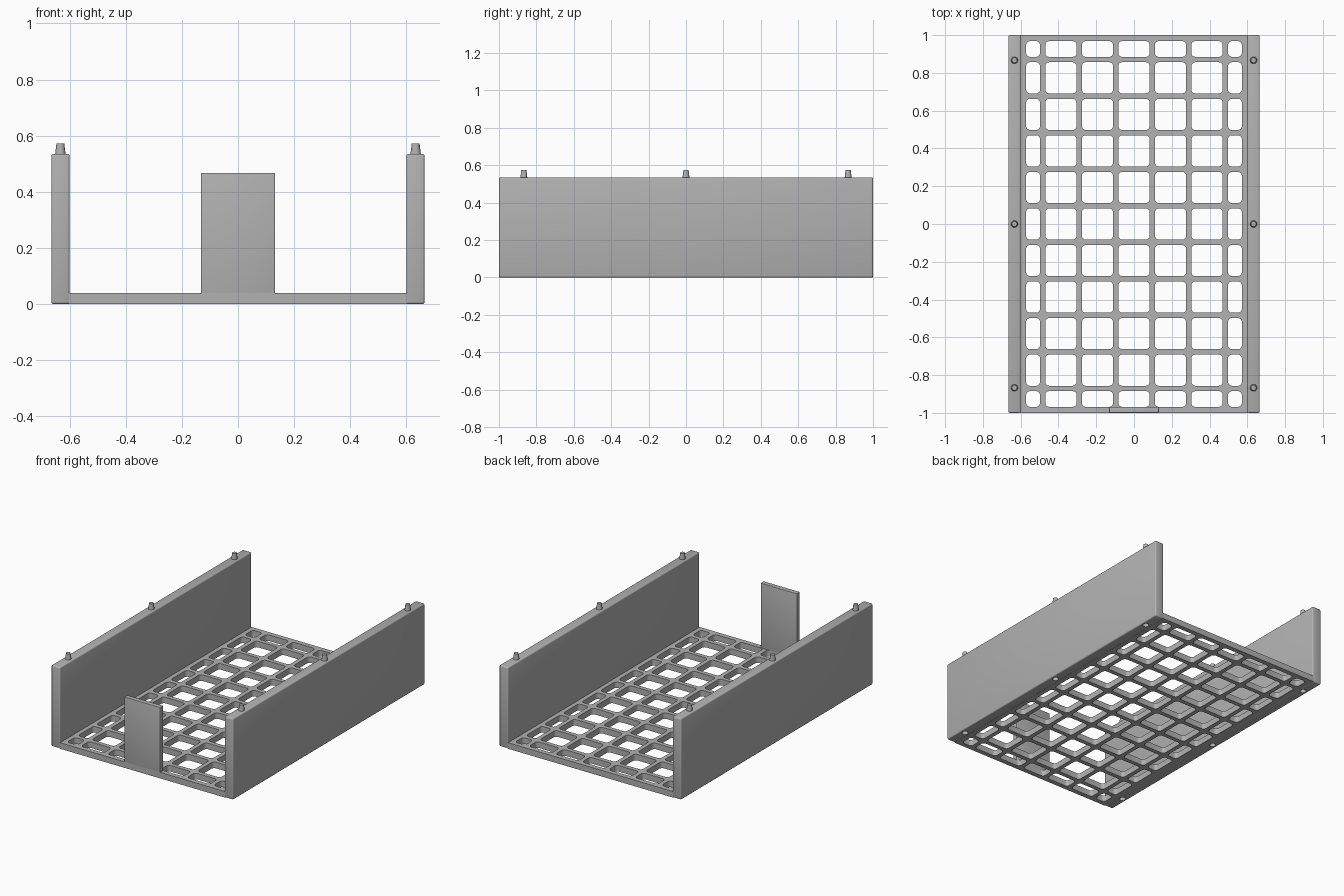
import bpy, bmesh, math

cube = bpy.data.objects.get("Cube")
if cube:
    bpy.data.objects.remove(cube, do_unlink=True)

grey = bpy.data.materials.new("plain grey")
grey.use_nodes = True
GREY = (0.445, 0.445, 0.445, 1)
grey.diffuse_color = GREY
grey.node_tree.nodes["Principled BSDF"].inputs["Base Color"].default_value = GREY

FLOOR_T, WALL_H, PITCH, HOLE = 0.04, 0.535, 0.1935, 0.0825
PEG_X, PEG_YS = 0.633, (-0.867, 0, 0.867)


def select(obj):
    bpy.ops.object.select_all(action='DESELECT')
    obj.select_set(True)
    bpy.context.view_layer.objects.active = obj


def smooth(obj):
    select(obj)
    bpy.ops.object.shade_smooth_by_angle(angle=math.radians(35))


def apply_modifiers(obj):
    select(obj)
    for name in [m.name for m in obj.modifiers]:
        bpy.ops.object.modifier_apply(modifier=name)


def box(name, lo, hi, bevel):
    bpy.ops.mesh.primitive_cube_add(size=1, location=[(a + b) / 2 for a, b in zip(lo, hi)])
    obj = bpy.context.object
    obj.name = name
    obj.scale = [b - a for a, b in zip(lo, hi)]
    bpy.ops.object.transform_apply(location=False, rotation=False, scale=True)
    obj.data.materials.append(grey)
    mod = obj.modifiers.new("soft edges", 'BEVEL')
    mod.width, mod.segments = bevel, 3
    return obj


def cone(name, x, y, z0, z1, r0, r1):
    bpy.ops.mesh.primitive_cone_add(vertices=32, radius1=r0, radius2=r1, depth=z1 - z0,
                                    location=(x, y, (z0 + z1) / 2))
    obj = bpy.context.object
    obj.name = name
    obj.data.materials.append(grey)
    return obj


def rounded_rect(x0, x1, y0, y1, r, steps=5):
    points = []
    corners = ((x1 - r, y1 - r), (x0 + r, y1 - r), (x0 + r, y0 + r), (x1 - r, y0 + r))
    for i, (cx, cy) in enumerate(corners):
        for k in range(steps + 1):
            a = math.pi / 2 * (i + k / steps)
            points.append((cx + r * math.cos(a), cy + r * math.sin(a)))
    return points


def hole_spans(count, limit):
    """Square holes at an even pitch, cut short at the rim."""
    spans = []
    for i in range(-count, count + 1):
        c = i * PITCH
        spans.append((max(c - HOLE, -limit), min(c + HOLE, limit)))
    return spans


# floor grid: a filled outline with rounded openings
curve = bpy.data.curves.new("floor_grid", 'CURVE')
curve.dimensions, curve.fill_mode, curve.extrude = '2D', 'BOTH', FLOOR_T / 2
loops = [[(-0.604, -1), (0.604, -1), (0.604, 1), (-0.604, 1)]]
for x0, x1 in hole_spans(3, 0.571):
    for y0, y1 in hole_spans(5, 0.968):
        loops.append(rounded_rect(x0, x1, y0, y1, 0.02))
for loop in loops:
    spline = curve.splines.new('POLY')
    spline.points.add(len(loop) - 1)
    spline.use_cyclic_u = True
    for p, (x, y) in zip(spline.points, loop):
        p.co = (x, y, 0, 1)
floor = bpy.data.objects.new("floor_grid", curve)
bpy.context.collection.objects.link(floor)
floor.location.z = FLOOR_T / 2
select(floor)
bpy.ops.object.convert(target='MESH')
floor = bpy.context.object
bm = bmesh.new()
bm.from_mesh(floor.data)
bmesh.ops.remove_doubles(bm, verts=bm.verts, dist=1e-5)
bmesh.ops.recalc_face_normals(bm, faces=bm.faces)
bm.to_mesh(floor.data)
bm.free()
floor.data.materials.clear()
floor.data.materials.append(grey)
smooth(floor)

# side walls with tapered pegs on top and matching sockets below
for side, s in (("left", 1), ("right", -1)):
    xs = sorted((s * 0.6, s * 0.665))
    wall = box(side + "_wall", (xs[0], -1, 0), (xs[1], 1, WALL_H), 0.008)
    cutters = []
    for y in PEG_YS:
        cutter = cone("socket_cutter", s * PEG_X, y, -0.01, 0.042, 0.02, 0.016)
        cutter.hide_render = True
        cutters.append(cutter)
        mod = wall.modifiers.new("socket", 'BOOLEAN')
        mod.operation, mod.object, mod.solver = 'DIFFERENCE', cutter, 'EXACT'
    apply_modifiers(wall)
    for cutter in cutters:
        bpy.data.objects.remove(cutter, do_unlink=True)
    smooth(wall)
    for place, y in zip(("front", "middle", "back"), PEG_YS):
        peg = cone(f"{side}_{place}_peg", s * PEG_X, y, WALL_H - 0.005, 0.573, 0.019, 0.014)
        smooth(peg)

# upright front tab
tab = box("front_tab", (-0.132, -1, 0), (0.132, -0.968, 0.468), 0.003)
apply_modifiers(tab)
smooth(tab)
